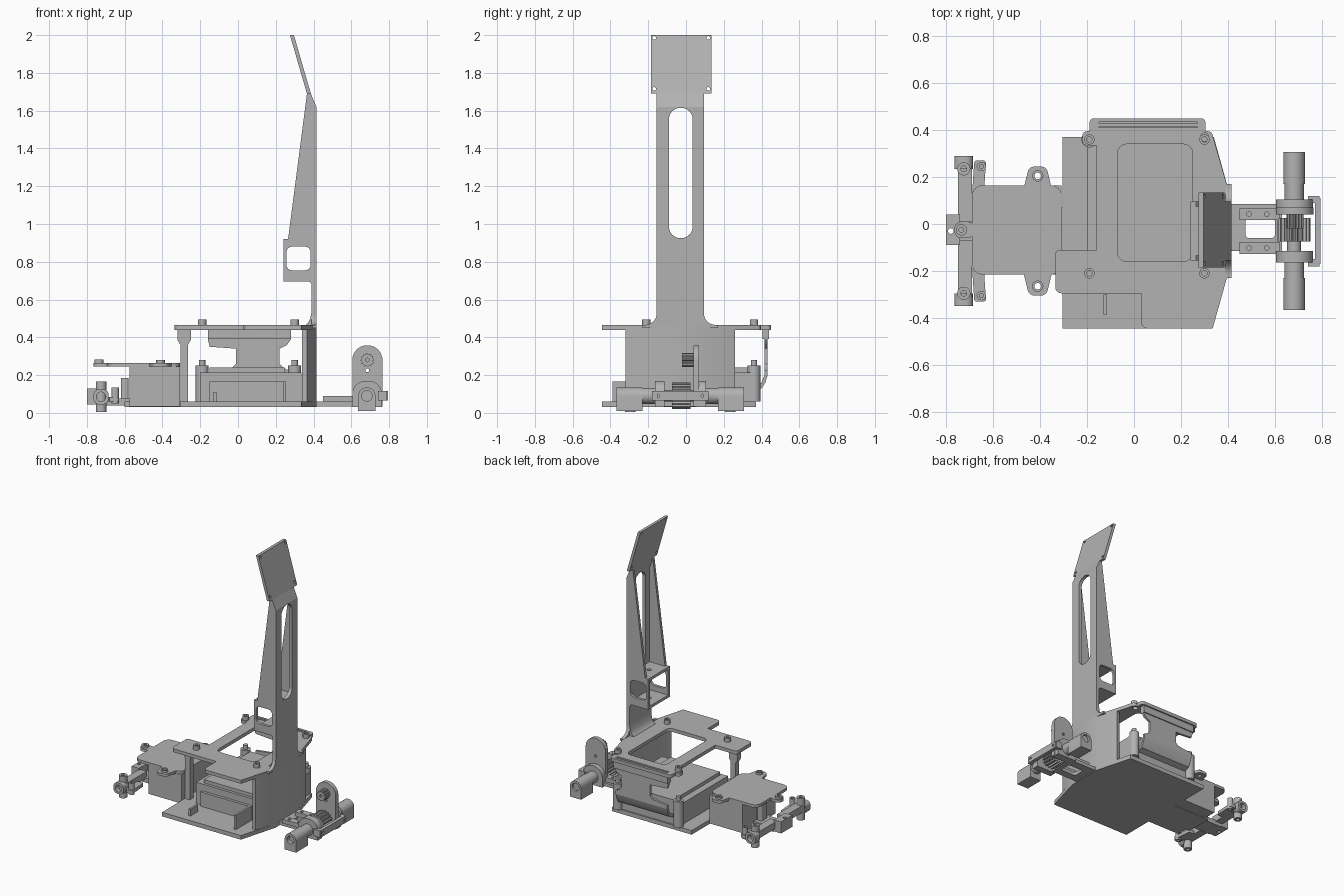
import bpy, bmesh, math
from mathutils import Vector

cube = bpy.data.objects.get("Cube")
if cube:
    bpy.data.objects.remove(cube, do_unlink=True)

grey = bpy.data.materials.new("plain grey")
grey.use_nodes = True
colour = (.45, .45, .45, 1)
grey.diffuse_color = colour
grey.node_tree.nodes["Principled BSDF"].inputs["Base Color"].default_value = colour

MID = -.03                    # centre line of the chassis
SIDES = (("left", 1), ("right", -1))


def rounded(points, radius=0, steps=6):
    """Round the corners of an outline; a point may carry its own radius."""
    result = []
    for i, point in enumerate(points):
        r = point[2] if len(point) > 2 else radius
        p = Vector(point[:2])
        a = (Vector(points[i - 1][:2]) - p).normalized()
        b = (Vector(points[(i + 1) % len(points)][:2]) - p).normalized()
        if not r:
            result.append(p)
            continue
        half = a.angle(b) / 2
        centre = p + (a + b).normalized() * r / math.sin(half)
        start = p + a * r / math.tan(half) - centre
        end = p + b * r / math.tan(half) - centre
        for k in range(steps + 1):
            result.append(centre + start.lerp(end, k / steps).normalized() * r)
    return result


def rect(u0, u1, v0, v1, radius=0):
    return rounded([(u0, v0), (u1, v0), (u1, v1), (u0, v1)], radius)


def circle(u, v, r, n=24):
    turn = math.tau / n
    return [(u + r * math.cos(turn * k), v + r * math.sin(turn * k)) for k in range(n)]


def gear_outline(u, v, r, teeth):
    turn = math.tau / (teeth * 4)
    sizes = (r, r, r * .85, r * .85)
    return [(u + sizes[k % 4] * math.cos(turn * k), v + sizes[k % 4] * math.sin(turn * k))
            for k in range(teeth * 4)]


def plate(name, axis, low, high, outline, *holes):
    """Extrude an outline with holes along an axis."""
    curve = bpy.data.curves.new(name, 'CURVE')
    curve.dimensions = '2D'
    curve.fill_mode = 'BOTH'
    curve.extrude = (high - low) / 2
    for loop in (outline, *holes):
        spline = curve.splines.new('POLY')
        spline.points.add(len(loop) - 1)
        for target, p in zip(spline.points, loop):
            target.co = (p[0], p[1], 0, 1)
        spline.use_cyclic_u = True
    helper = bpy.data.objects.new(name, curve)
    bpy.context.collection.objects.link(helper)
    graph = bpy.context.evaluated_depsgraph_get()
    mesh = bpy.data.meshes.new_from_object(helper.evaluated_get(graph))
    bpy.data.objects.remove(helper, do_unlink=True)
    mesh.name = name
    for vert in mesh.vertices:
        u, v, w = vert.co
        w += (low + high) / 2
        vert.co = {'X': (w, u, v), 'Y': (u, w, v), 'Z': (u, v, w)}[axis]
    bm = bmesh.new()
    bm.from_mesh(mesh)
    bmesh.ops.remove_doubles(bm, verts=bm.verts, dist=.00005)
    bmesh.ops.recalc_face_normals(bm, faces=bm.faces)
    bm.to_mesh(mesh)
    bm.free()
    mesh.materials.clear()
    mesh.materials.append(grey)
    obj = bpy.data.objects.new(name, mesh)
    bpy.context.collection.objects.link(obj)
    bpy.ops.object.select_all(action='DESELECT')
    obj.select_set(True)
    bpy.context.view_layer.objects.active = obj
    bpy.ops.object.shade_smooth_by_angle(angle=math.radians(30))
    return obj


def block(name, x0, x1, y0, y1, z0, z1, radius=0):
    return plate(name, 'Z', z0, z1, rect(x0, x1, y0, y1, radius))


def rod(name, axis, u, v, r, low, high, bore=0):
    return plate(name, axis, low, high, circle(u, v, r), *([circle(u, v, bore)] if bore else []))


# Floor and upper deck
plate("base_plate", 'Z', .03, .06, rounded([
    (-.305, -.445), (.335, -.445), (.415, -.16), (.415, .1), (.34, .37), (-.305, .37)]))
block("base_tongue", -.6, -.3, -.13, .07, .03, .06)
plate("top_deck", 'Z', .44, .465, rounded([
    (-.335, -.295, .025), (.03, -.295), (.03, -.445, .03), (.335, -.445), (.415, -.16),
    (.415, .1), (.33, .395, .02), (.305, .395), (.305, .45, .02), (-.19, .45, .02),
    (-.19, .395), (-.22, .395, .02), (-.22, .335, .02), (-.16, .335), (-.16, -.11), (-.335, -.11, .02)]),
    rect(-.07, .25, -.16, .34, .04), circle(.3, .37, .018), circle(-.19, -.21, .018),
    *[rect(-.15, .27, y, y + .006) for y in (.41, .428)])
for x in (-.19, .3):
    rod("corner_post", 'Z', x, .36, .034, .06, .25)
    rod("post_pin", 'Z', x, .36, .017, .25, .28)
    for y in (-.21, .36):
        rod("deck_pin", 'Z', x, y, .022, .465, .495, .011)
plate("deck_leg", 'Y', -.18, -.14, rounded([
    (-.305, .06), (-.265, .06), (-.265, .36), (-.25, .385), (-.25, .44), (-.32, .44),
    (-.32, .385), (-.305, .36)]))

# Compartment on the floor
block("compartment", -.2, .335, -.2, .36, .06, .215)
block("compartment_lid", -.15, .25, -.18, .36, .215, .24)
block("front_wall", -.15, .25, -.22, -.2, .06, .165)
block("tall_fin", .24, .255, -.39, -.2, .06, .165)
block("short_fin", -.13, -.115, -.385, -.3, .06, .11)

# Waisted bracket hanging from the deck edge
plate("bracket_web", 'Y', .415, .432, rounded([
    (-.16, .44), (-.16, .39), (-.15, .35), (-.01, .34), (-.01, .26), (-.03, .24), (-.15, .225),
    (-.15, .2), (.27, .2), (.27, .225), (.24, .24), (.22, .26), (.22, .34), (.26, .36),
    (.28, .39), (.28, .44)]))
plate("bracket_foot", 'X', -.15, .27, rounded([
    (.432, .2), (.415, .2), (.4, .16), (.36, .135), (.36, .115), (.4, .13), (.42, .16)]))
plate("bracket_lip", 'X', -.16, .28, rect(.405, .44, .39, .44))

# Folded wall below the mast
plate("folded_wall", 'Z', .06, .44, rounded([
    (.365, -.32), (.415, -.16), (.415, .1), (.37, .26), (.345, .255), (.39, .095),
    (.39, -.155), (.34, -.315)]))

# Mast with slot, side flanges, shelf box and tilted head
plate("mast_back", 'X', .39, .415, rounded([
    (-.23, .45), (.17, .45), (.17, .466), (.095, .466, .06), (.095, 1.62),
    (-.155, 1.62), (-.155, .466, .06), (-.23, .466)]), rect(-.09, .035, .925, 1.615, .06))
plate("mast_fillet", 'Y', -.155, .095, rounded([
    (.35, .46), (.4, .46), (.4, .54), (.39, .54), (.383, .5), (.37, .475)]))
plate("mast_neck", 'Y', -.155, .095, rounded([
    (.365, 1.69), (.386, 1.69), (.415, 1.62), (.385, 1.62)]))
for side, s in SIDES:
    y = MID + s * .115
    plate(side + "_mast_flange", 'Y', y - .01, y + .01, rounded([
        (.415, .67), (.415, 1.62), (.386, 1.69), (.365, 1.69), (.265, .92), (.24, .92),
        (.24, .695), (.39, .695, .02), (.39, .67)]), rect(.256, .385, .755, .88, .03))
for z in (.695, .9):
    plate("mast_shelf", 'Z', z, z + .02, rect(.24, .4, -.155, .095), circle(.32, MID, .015))
head = plate("mast_head", 'X', .275, .296, rect(-.185, .135, 1.69, 2),
             *[circle(y, z, .01, 10) for y in (-.168, .118) for z in (1.715, 1.985)])
for vert in head.data.vertices:
    vert.co.x += (2 - vert.co.z) * .29

# Front box with eared cover
block("front_box", -.575, -.308, -.215, .165, .035, .245)
ears = [circle(-.41, y, .016) for y in (-.26, .21)]
plate("front_cover", 'Z', .245, .265, rect(-.69, -.308, -.215, .165, .045))
block("cover_tongue", -.765, -.68, -.06, .01, .245, .265, .03)
rod("tongue_pin", 'Z', -.735, -.025, .024, .265, .282, .01)
for side, s in SIDES:
    y = MID + s * .235
    inner = MID + s * .18
    plate(side + "_cover_ear", 'Z', .245, .265, rounded([
        (-.47, inner), (-.35, inner), (-.373, y + s * .04, .03), (-.447, y + s * .04, .03)]),
        circle(-.41, y, .014))
    rod(side + "_ear_ring", 'Z', -.41, y, .024, .265, .28, .014)

# Steering gear
plate("steering_mount", 'Z', .045, .13, rect(-.8, -.74, -.09, .04), circle(-.78, MID, .012))
block("steering_base", -.74, -.57, -.09, .04, .04, .075)
block("steering_plate", -.62, -.58, -.06, .01, .06, .185, .01)
for side, s in SIDES:
    def span(a, b):
        return sorted((MID + s * a, MID + s * b))
    block(side + "_steering_arm", -.75, -.69, *span(.04, .28), .065, .115)
    plate(side + "_knuckle", 'Y', *span(.265, .32), rect(-.765, -.685, .045, .125, .03),
          circle(-.725, .085, .025))
    rod(side + "_king_pin", 'Z', -.725, MID + s * .265, .028, .005, .165, .012)
    plate(side + "_drag_link", 'Z', .06, .085, rounded([
        (-.69, MID + s * .15), (-.64, MID + s * .15), (-.63, MID + s * .3),
        (-.68, MID + s * .3)], .01))
    rod(side + "_link_pin", 'Z', -.65, MID + s * .275, .02, .05, .135, .009)

# Carrier joining the rear axle to the floor
plate("axle_carrier", 'Z', .035, .06, rect(.4, .63, -.115, .085), rect(.475, .6, -.06, .025, .015))
for side, s in SIDES:
    y = MID + s * .072
    plate(side + "_carrier_rail", 'Z', .06, .09, rect(.45, .62, y - .025, y + .025),
          *[circle(x, y, .01, 12) for x in (.49, .565)])

# Rear axle with housings, hubs and drive gears
AX, AZ = .682, .09
rod("axle_shaft", 'Y', AX, AZ, .03, -.34, .29)
for side, s in SIDES:
    def span(a, b):
        return sorted((MID + s * a, MID + s * b))
    plate(side + "_bearing", 'Y', *span(.085, .135), rounded([
        (.605, .03), (.762, .03), (.762, .17, .07), (.605, .17, .07)]))
    rod(side + "_axle_sleeve", 'Y', AX, AZ, .042, *span(.13, .22))
    plate(side + "_axle_end", 'Y', *span(.2, .337), rounded([
        (AX - .046, .01), (AX + .046, .01), (AX + .046, .135, .045), (AX - .046, .135, .045)]),
        circle(AX, AZ, .028))
    block(side + "_bumper_arm", .74, .79, *span(.12, .15), .065, .115)
plate("rear_bumper", 'X', .77, .795, rect(-.17, .11, .065, .115),
      *[circle(y, .09, .01, 12) for y in (-.15, .09)])
plate("axle_gear", 'Y', -.075, .025, gear_outline(AX, AZ, .07, 18))
plate("motor_plate", 'Y', .04, .07, rounded([
    (.605, .035), (.765, .035), (.765, .358, .078), (.605, .358, .078)]),
    circle(.685, .225, .01, 12))
plate("motor_gear", 'Y', -.02, .04, gear_outline(.685, .28, .036, 12), circle(.685, .28, .01, 12))
